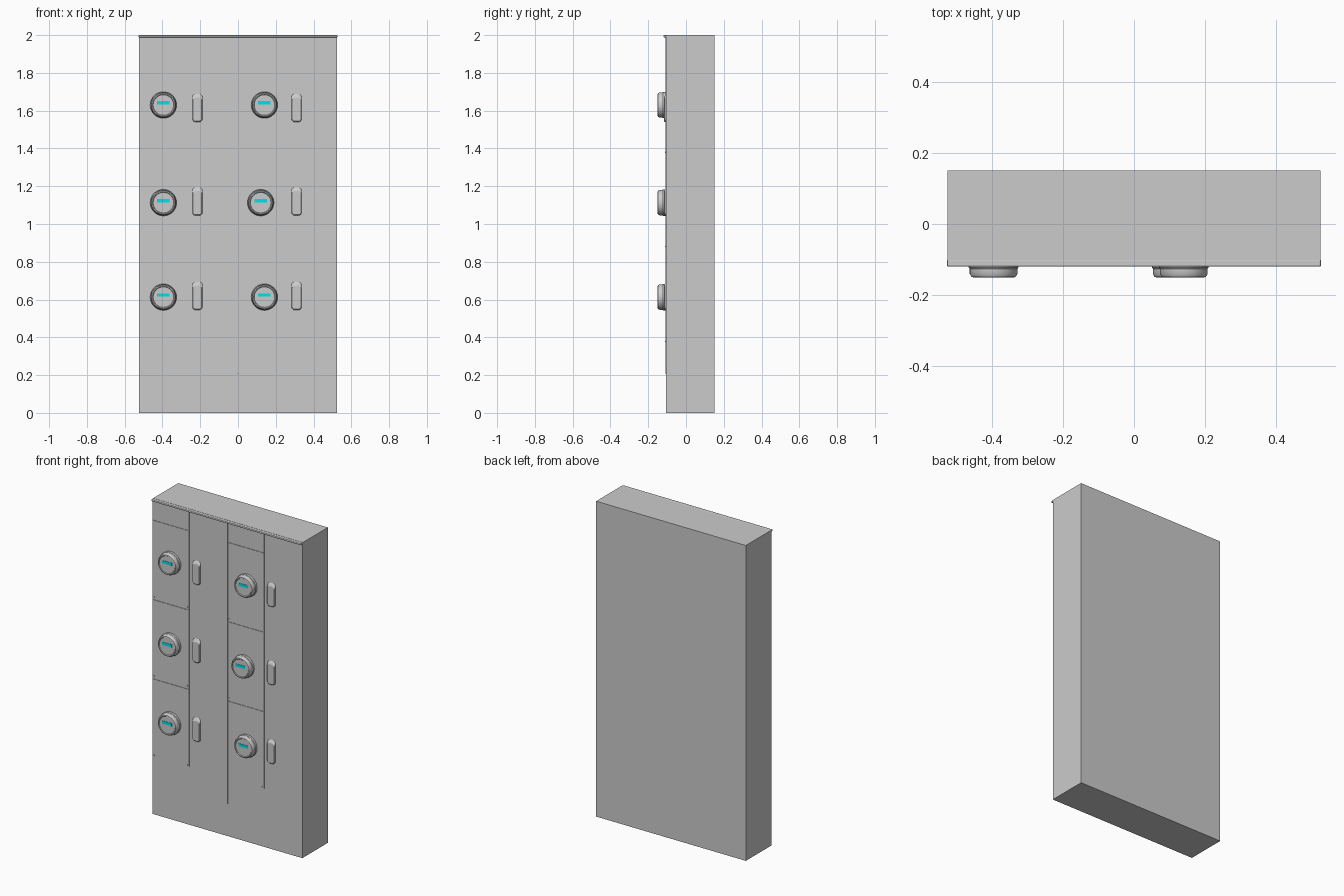
import bpy, bmesh, math

if "Cube" in bpy.data.objects:
    bpy.data.objects.remove(bpy.data.objects["Cube"])

FRONT = -0.105


def mesh_object(name, bm):
    bmesh.ops.recalc_face_normals(bm, faces=bm.faces)
    me = bpy.data.meshes.new(name)
    bm.to_mesh(me)
    bm.free()
    ob = bpy.data.objects.new(name, me)
    bpy.context.collection.objects.link(ob)
    return ob


def box(name, x0, x1, y0, y1, z0, z1):
    bm = bmesh.new()
    bmesh.ops.create_cube(bm, size=1)
    for v in bm.verts:
        v.co.x = x1 if v.co.x > 0 else x0
        v.co.y = y1 if v.co.y > 0 else y0
        v.co.z = z1 if v.co.z > 0 else z0
    return mesh_object(name, bm)


def dial(name, cx, cz):
    # stepped round lock body, turned about the y axis
    profile = [(0.070, -0.104), (0.070, -0.122), (0.067, -0.126),
               (0.067, -0.140), (0.062, -0.149), (0.057, -0.150),
               (0.054, -0.146)]
    n = 40
    bm = bmesh.new()
    rings = [[bm.verts.new((cx + r * math.cos(2 * math.pi * i / n), y,
                            cz + r * math.sin(2 * math.pi * i / n)))
              for i in range(n)] for r, y in profile]
    for a, b in zip(rings, rings[1:]):
        for i in range(n):
            j = (i + 1) % n
            bm.faces.new((a[i], a[j], b[j], b[i]))
    bm.faces.new(rings[0])
    bm.faces.new(rings[-1])
    ob = mesh_object(name, bm)
    bpy.ops.object.select_all(action='DESELECT')
    ob.select_set(True)
    bpy.context.view_layer.objects.active = ob
    bpy.ops.object.shade_smooth_by_angle(angle=math.radians(35))


def handle(name, cx, z0, z1):
    # shallow pull: rounded outline, chamfered rim, top sloping into the door
    hw, r, steps = 0.027, 0.018, 5
    bm = bmesh.new()

    def ring(inset, y, top_drop):
        w, c = hw - inset, r - inset
        pts = []
        for sx, zc, a0 in ((1, z1 - r - top_drop, 0), (-1, z1 - r - top_drop, 90),
                           (-1, z0 + r, 180), (1, z0 + r, 270)):
            for k in range(steps + 1):
                a = math.radians(a0 + 90 * k / steps)
                pts.append(bm.verts.new((cx + sx * (w - c) + c * math.cos(a), y,
                                         zc + c * math.sin(a))))
        return pts

    rings = [ring(0, FRONT + 0.001, 0), ring(0, FRONT - 0.007, 0.012),
             ring(0.004, FRONT - 0.011, 0.016)]
    for a, b in zip(rings, rings[1:]):
        for i in range(len(a)):
            j = (i + 1) % len(a)
            bm.faces.new((a[i], a[j], b[j], b[i]))
    bm.faces.new(rings[0])
    bm.faces.new(rings[-1])
    mesh_object(name, bm)


cyan = bpy.data.materials.new("display_cyan")
cyan.diffuse_color = (0.0, 0.75, 0.8, 1)
cyan.use_nodes = True
cyan.node_tree.nodes["Principled BSDF"].inputs["Base Color"].default_value = cyan.diffuse_color

# cabinet shell, with the front in two plates split by a centre seam
box("cabinet_body", -0.525, 0.525, -0.100, 0.15, 0, 2)
box("front_plate_left", -0.525, -0.0015, FRONT, -0.0995, 0, 1.999)
box("front_plate_right", 0.0015, 0.525, FRONT, -0.0995, 0, 1.999)

# top lip with softened front corners
lip = box("top_lip", -0.526, 0.526, -0.12, -0.099, 1.988, 2)
bev = lip.modifiers.new("soft", 'BEVEL')
bev.width, bev.segments = 0.004, 2

# two columns of three compartments
dial_x = {"left": (-0.395, -0.395, -0.395), "right": (0.14, 0.12, 0.14)}
for side, left, right in (("left", -0.5235, -0.271), ("right", 0.004, 0.254)):
    box(f"top_panel_{side}", left, right, FRONT - 0.003, -0.104, 1.869, 1.988)
    box(f"column_trim_{side}", right + 0.001, right + 0.005,
        FRONT - 0.004, -0.104, 0.37, 1.988)
    for i, (z0, z1) in enumerate(((1.366, 1.864), (0.863, 1.361), (0.37, 0.858))):
        box(f"lock_panel_{side}_{i}", left, right, FRONT - 0.003, -0.104, z0, z1)
        zc = (1.63, 1.113, 0.613)[i]
        x = dial_x[side][i]
        dial(f"lock_dial_{side}_{i}", x, zc)
        # lit display on the dial face
        d = box(f"display_{side}_{i}", x - 0.033, x + 0.033, -0.148, -0.145,
                zc + 0.002, zc + 0.020)
        d.data.materials.append(cyan)
        hz = (1.54, 1.045, 0.545)[i]
        handle(f"door_handle_{side}_{i}", -0.215 if side == "left" else 0.31,
               hz, hz + 0.15)
        # small screws in the lower panel corners
        sz = (1.38, 0.88, 0.377)[i]
        for k, sx in enumerate((left + 0.010, right - 0.008)):
            box(f"screw_{side}_{i}_{k}", sx - 0.003, sx + 0.003,
                FRONT - 0.006, FRONT, sz - 0.003, sz + 0.003)

# raised strip covering the centre seam above the base
box("centre_trim", -0.002, 0.002, FRONT - 0.003, -0.101, 0.205, 1.988)
